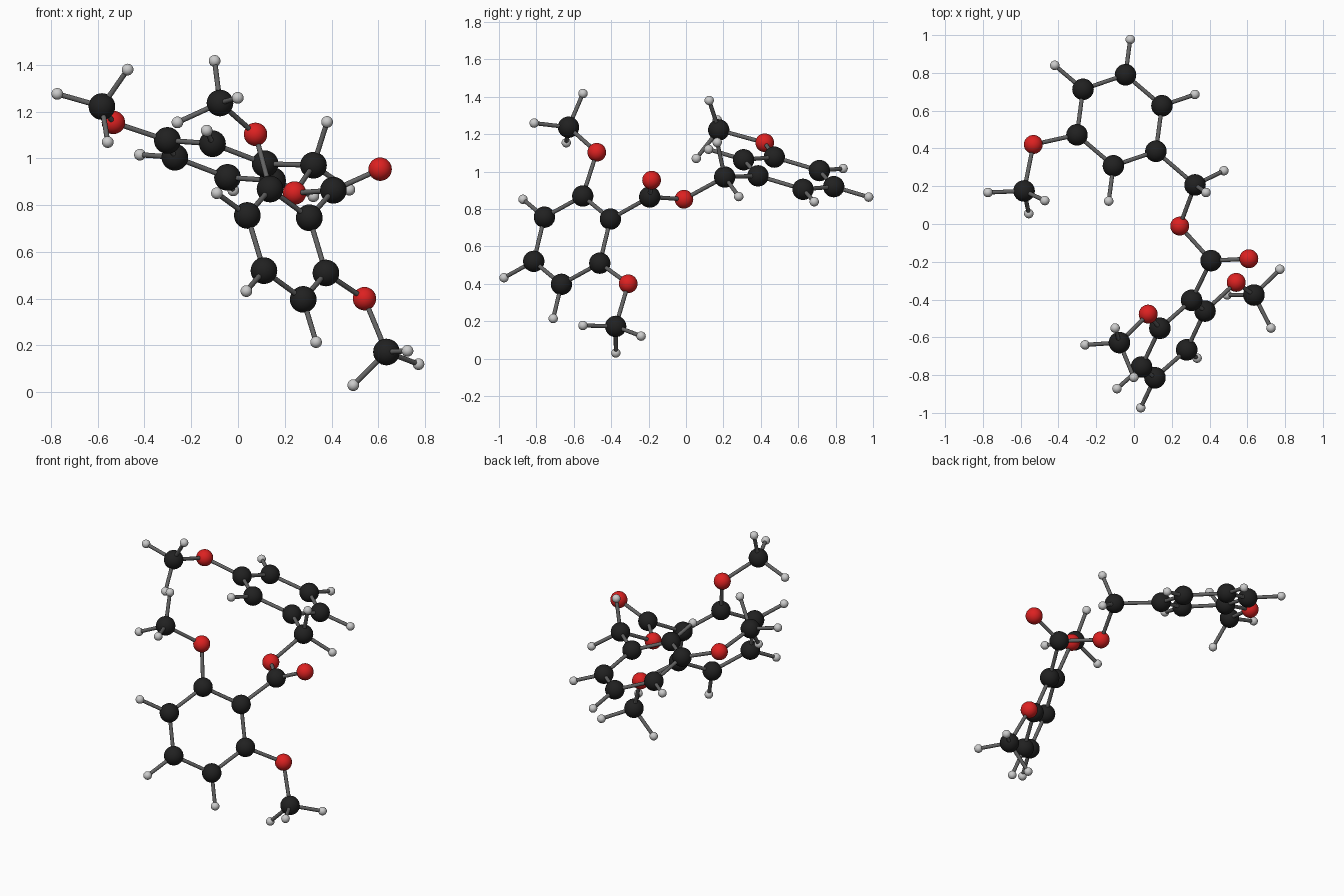
import bpy
import bmesh
from mathutils import Vector as V

if "Cube" in bpy.data.objects:
    bpy.data.objects.remove(bpy.data.objects["Cube"])


def material(name, r, g, b):
    m = bpy.data.materials.new(name)
    m.diffuse_color = (r, g, b, 1)
    m.use_nodes = True
    m.node_tree.nodes["Principled BSDF"].inputs["Base Color"].default_value = m.diffuse_color
    return m


def finish_mesh(bm, name, mat):
    mesh = bpy.data.meshes.new(name)
    bm.to_mesh(mesh)
    bm.free()
    mesh.materials.append(mat)
    return mesh


def ball(name, radius, mat):
    bm = bmesh.new()
    bmesh.ops.create_uvsphere(bm, u_segments=32, v_segments=16, radius=radius)
    for f in bm.faces:
        f.smooth = True
    return finish_mesh(bm, name, mat)


def stick(name, radius, mat):
    bm = bmesh.new()
    bmesh.ops.create_cone(bm, cap_ends=True, segments=16, radius1=radius,
                          radius2=radius, depth=1)
    for f in bm.faces:
        f.smooth = len(f.verts) == 4
    return finish_mesh(bm, name, mat)


# Shared ball and stick meshes
BALLS = {
    "carbon": ball("carbon", 0.057, material("black", 0.015, 0.015, 0.015)),
    "oxygen": ball("oxygen", 0.05, material("red", 0.72, 0.015, 0.015)),
    "hydrogen": ball("hydrogen", 0.025, material("pale_grey", 0.6, 0.6, 0.6)),
}
STICK = stick("bond", 0.011, material("dark_grey", 0.13, 0.13, 0.13))


def place(name, mesh):
    obj = bpy.data.objects.new(name, mesh)
    bpy.context.collection.objects.link(obj)
    return obj


def bond(a, b):
    obj = place("bond", STICK)
    d = b - a
    obj.location = (a + b) / 2
    obj.rotation_mode = 'QUATERNION'
    obj.rotation_quaternion = d.to_track_quat('Z', 'Y')
    obj.scale = (1, 1, d.length)


def atom(kind, part, pos, parent=None):
    """Ball at pos, joined by a stick to its parent atom."""
    pos = V(pos)
    place(f"{part}_{kind}", BALLS[kind]).location = pos
    if parent is not None:
        bond(parent, pos)
    return pos


def ring(part, centre, r1, r2, hydrogens):
    """Flat six-sided ring from its centre and two neighbouring spokes."""
    c, r1, r2 = V(centre), V(r1), V(r2)
    spokes = [r1, r2, r2 - r1, -r1, -r2, r1 - r2]
    pts = [atom("carbon", part, c + s) for s in spokes]
    for i in range(6):
        bond(pts[i - 1], pts[i])
    for i in hydrogens:
        atom("hydrogen", part, c + spokes[i] * 1.775, pts[i])
    return pts


def methoxy(part, root, o, c, hydrogens):
    """Oxygen arm ending in a carbon with three hydrogens."""
    o = atom("oxygen", part, o, root)
    c = atom("carbon", part, c, o)
    for h in hydrogens:
        atom("hydrogen", part, h, c)


# Two rings
upper = ring("upper_ring", (-0.077, 0.549, 0.991), (0.193, -0.164, -0.014),
             (0.225, 0.077, -0.086), (1, 2, 3, 5))
lower = ring("lower_ring", (0.208, -0.609, 0.633), (0.097, 0.205, 0.113),
             (-0.071, 0.057, 0.236), (2, 3, 4))

# Bridge between the rings
ch2 = atom("carbon", "bridge", (0.323, 0.207, 0.971), upper[0])
atom("hydrogen", "bridge", (0.476, 0.282, 0.866), ch2)
atom("hydrogen", "bridge", (0.381, 0.167, 1.156), ch2)
link = atom("oxygen", "bridge", (0.242, -0.011, 0.852), ch2)
co = atom("carbon", "bridge", (0.408, -0.194, 0.864), link)
atom("oxygen", "bridge_side", (0.608, -0.184, 0.954), co)
bond(co, lower[0])

# Three side arms
methoxy("left_arm", upper[4], (-0.533, 0.421, 1.154), (-0.582, 0.175, 1.222),
        [(-0.773, 0.167, 1.276), (-0.472, 0.124, 1.38), (-0.557, 0.055, 1.07)])
methoxy("top_arm", lower[1], (0.075, -0.477, 1.103), (-0.077, -0.628, 1.237),
        [(-0.1, -0.551, 1.417), (-0.259, -0.64, 1.154), (-0.001, -0.812, 1.259)])
methoxy("bottom_arm", lower[5], (0.541, -0.309, 0.4), (0.635, -0.376, 0.172),
        [(0.493, -0.375, 0.03), (0.772, -0.24, 0.12), (0.725, -0.551, 0.177)])
